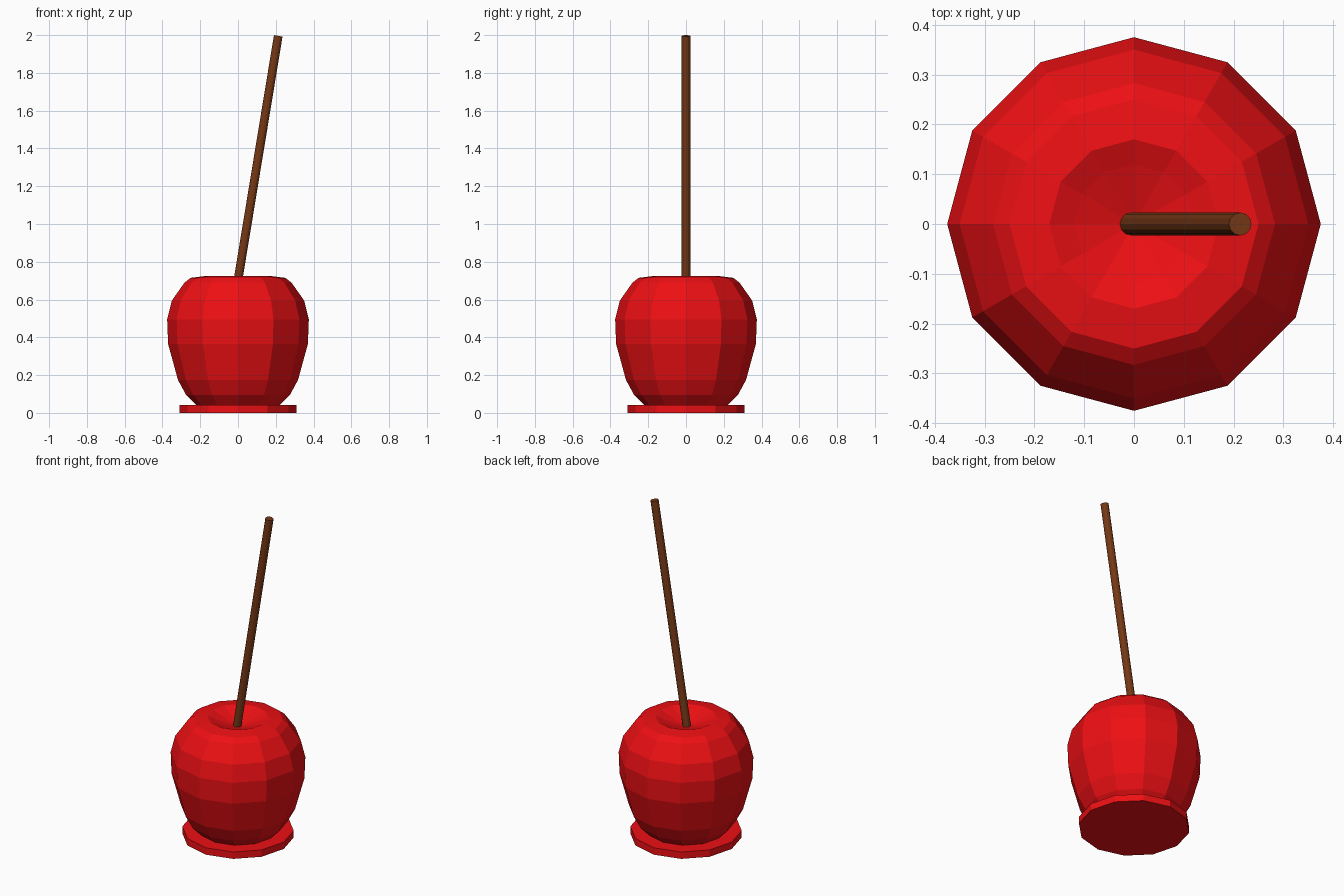
import bpy, bmesh, math
from mathutils import Vector

if "Cube" in bpy.data.objects:
    bpy.data.objects.remove(bpy.data.objects["Cube"])

def material(name, color):
    m = bpy.data.materials.new(name)
    m.diffuse_color = color
    m.use_nodes = True
    m.node_tree.nodes["Principled BSDF"].inputs["Base Color"].default_value = m.diffuse_color
    return m

red = material("candy_red", (0.85, 0.005, 0.007, 1))
brown = material("stick_brown", (0.18, 0.04, 0.008, 1))

def lathe(name, profile, mat, sides=12):
    """Revolve (radius, z) points; radius 0 makes a pole."""
    bm = bmesh.new()
    rings = []
    for r, z in profile:
        n = sides if r else 1
        rings.append([bm.verts.new((r * math.cos(2 * math.pi * i / sides),
                                    r * math.sin(2 * math.pi * i / sides), z)) for i in range(n)])
    for a, b in zip(rings, rings[1:]):
        for i in range(sides):
            j = (i + 1) % sides
            corners = [a[i % len(a)], a[j % len(a)], b[j % len(b)], b[i % len(b)]]
            bm.faces.new(list(dict.fromkeys(corners)))
    bmesh.ops.recalc_face_normals(bm, faces=bm.faces)
    mesh = bpy.data.meshes.new(name)
    bm.to_mesh(mesh)
    bm.free()
    mesh.materials.append(mat)
    ob = bpy.data.objects.new(name, mesh)
    bpy.context.collection.objects.link(ob)
    return ob

# Apple with dimpled top
lathe("apple", [(0, 0.03), (0.215, 0.035), (0.275, 0.095), (0.318, 0.175), (0.37, 0.365),
                (0.375, 0.495), (0.35, 0.595), (0.283, 0.69), (0.25, 0.715), (0.17, 0.725),
                (0.12, 0.705), (0.06, 0.685), (0, 0.665)], red)

# Pooled candy base
lathe("candy_base", [(0, 0), (0.31, 0), (0.31, 0.042), (0, 0.042)], red)

# Leaning stick
bottom, top = Vector((-0.017, 0, 0.6)), Vector((0.213, 0, 1.996))
axis = top - bottom
stick = lathe("stick", [(0, 0), (0.023, 0), (0.023, axis.length), (0, axis.length)], brown)
stick.location = bottom
stick.rotation_euler = (0, math.atan2(axis.x, axis.z), 0)
